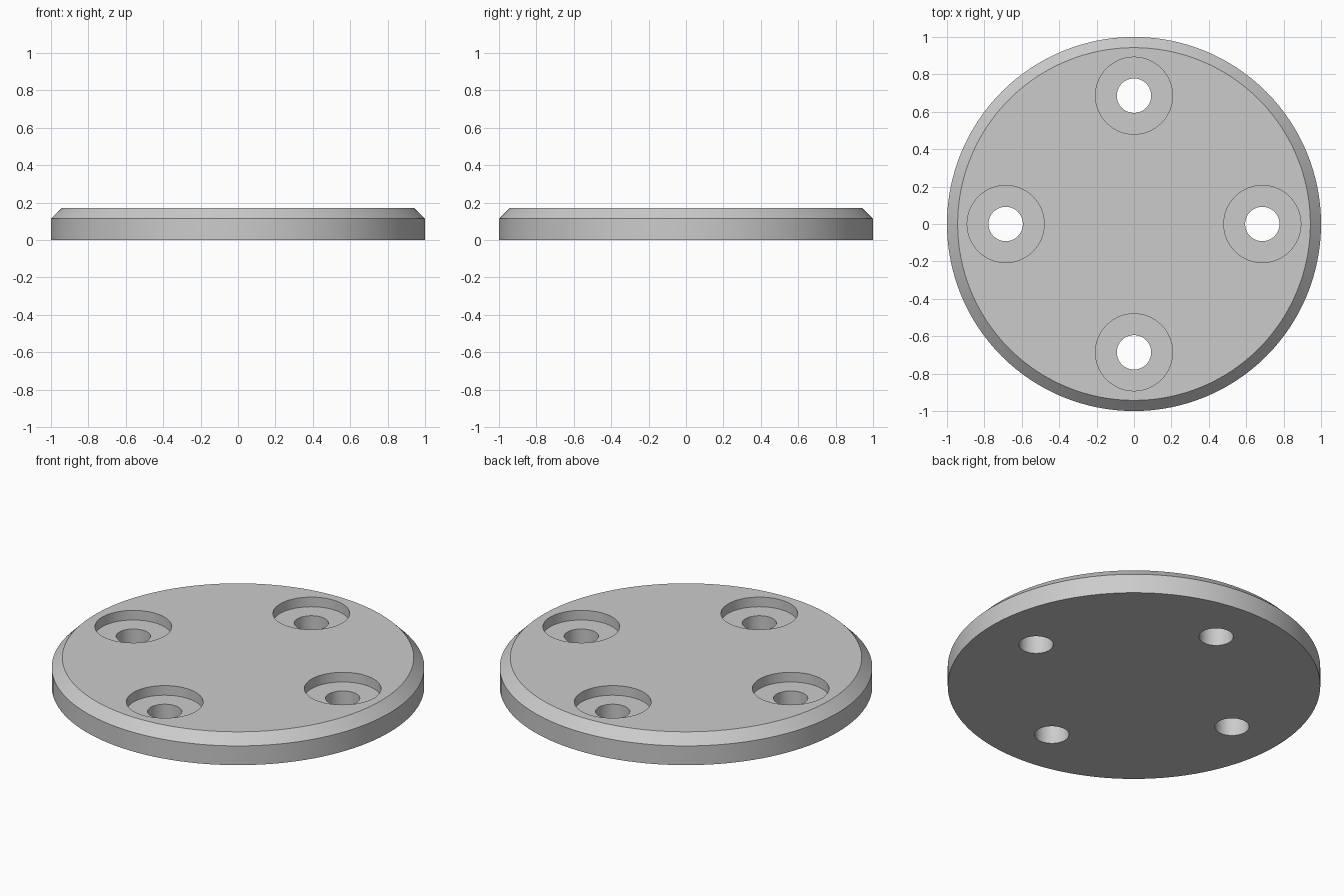
import bpy
import bmesh
import math

cube = bpy.data.objects.get("Cube")
if cube:
    bpy.data.objects.remove(cube, do_unlink=True)

THICK = 0.171
BEVEL = 0.057
HOLE_OFFSET = 0.686

grey = bpy.data.materials.new("plain grey")
grey.use_nodes = True
colour = (0.6, 0.6, 0.6, 1)
grey.diffuse_color = colour
grey.node_tree.nodes["Principled BSDF"].inputs["Base Color"].default_value = colour


def turned(name, profile, segments, location=(0, 0, 0)):
    """Closed solid of revolution from (radius, height) points, bottom to top."""
    bm = bmesh.new()
    rings = []
    for r, z in profile:
        rings.append([bm.verts.new((r * math.cos(a), r * math.sin(a), z))
                      for a in (math.tau * i / segments for i in range(segments))])
    for low, high in zip(rings, rings[1:]):
        for i in range(segments):
            j = (i + 1) % segments
            bm.faces.new((low[i], low[j], high[j], high[i]))
    bm.faces.new(rings[0][::-1])
    bm.faces.new(rings[-1])
    mesh = bpy.data.meshes.new(name)
    bm.to_mesh(mesh)
    bm.free()
    mesh.materials.append(grey)
    obj = bpy.data.objects.new(name, mesh)
    obj.location = location
    bpy.context.collection.objects.link(obj)
    return obj


# Round plate with a chamfered top edge
plate = turned("round_plate",
               [(1, 0), (1, THICK - BEVEL), (1 - BEVEL, THICK)], 128)

# Four counterbored screw holes
cutters = []
for i in range(4):
    a = i * math.pi / 2
    cutter = turned("screw_hole_cutter",
                    [(0.092, -0.1), (0.092, THICK - BEVEL),
                     (0.206, THICK - BEVEL), (0.206, THICK + 0.1)], 64,
                    (HOLE_OFFSET * math.cos(a), HOLE_OFFSET * math.sin(a), 0))
    cutter.hide_render = True
    cutters.append(cutter)
    cut = plate.modifiers.new("screw_hole", 'BOOLEAN')
    cut.operation = 'DIFFERENCE'
    cut.solver = 'EXACT'
    cut.object = cutter

# Apply the cuts, then remove the cutters
bpy.ops.object.select_all(action='DESELECT')
bpy.context.view_layer.objects.active = plate
plate.select_set(True)
for mod in list(plate.modifiers):
    bpy.ops.object.modifier_apply(modifier=mod.name)
for cutter in cutters:
    bpy.data.objects.remove(cutter, do_unlink=True)

bpy.ops.object.shade_smooth_by_angle(angle=math.radians(30))
